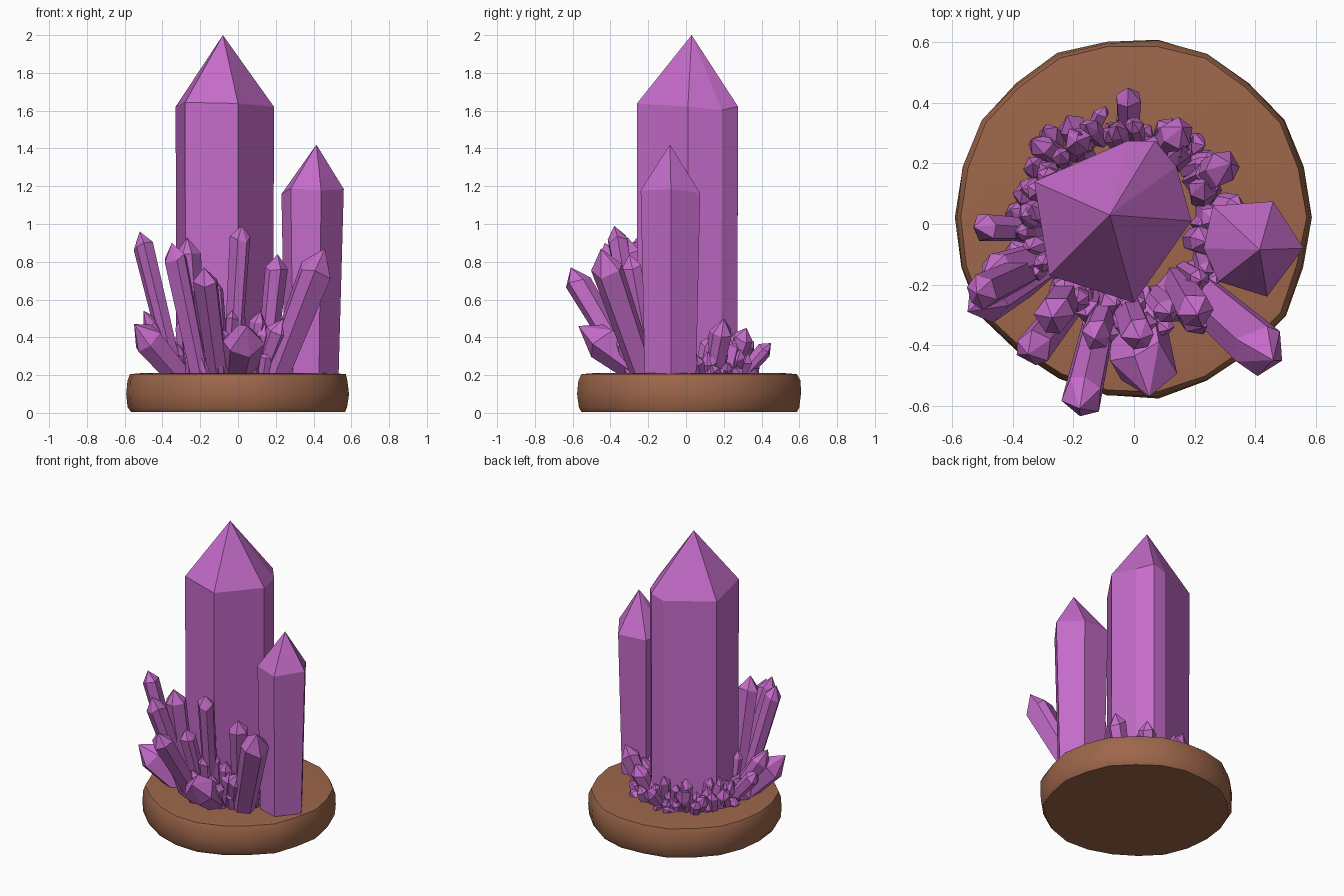
import bpy, bmesh, math, random
from mathutils import Vector

cube = bpy.data.objects.get("Cube")
if cube:
    bpy.data.objects.remove(cube)
rng = random.Random(7)


def material(name, colour):
    mat = bpy.data.materials.new(name)
    mat.use_nodes = True
    mat.diffuse_color = (*colour, 1)
    bsdf = mat.node_tree.nodes["Principled BSDF"]
    bsdf.inputs["Base Color"].default_value = (*colour, 1)
    bsdf.inputs["Roughness"].default_value = 0.7
    return mat


PURPLE = material("amethyst purple", (0.56, 0.15, 0.59))
BROWN = material("wood brown", (0.34, 0.135, 0.07))


def finish(name, bm, mat):
    bmesh.ops.recalc_face_normals(bm, faces=bm.faces)
    mesh = bpy.data.meshes.new(name)
    bm.to_mesh(mesh)
    bm.free()
    mesh.materials.append(mat)
    obj = bpy.data.objects.new(name, mesh)
    bpy.context.collection.objects.link(obj)
    return obj


def skin(bm, rings, tip=None):
    """Bridge rings of points, cap the bottom, close with a tip or a cap."""
    loops = [[bm.verts.new(p) for p in ring] for ring in rings]
    n = len(loops[0])
    for low, high in zip(loops, loops[1:]):
        for i in range(n):
            j = (i + 1) % n
            bm.faces.new((low[i], low[j], high[j], high[i]))
    bm.faces.new(loops[0][::-1])
    top = loops[-1]
    if tip is None:
        bm.faces.new(top)
    else:
        apex = bm.verts.new(tip)
        for i in range(n):
            bm.faces.new((top[i], top[(i + 1) % n], apex))


def shard(bm, base, tip, radius, sides=6):
    """Leaning irregular prism with a pointed end."""
    base, tip = Vector(base), Vector(tip)
    axis = tip - base
    turn = Vector((0, 0, 1)).rotation_difference(axis)
    point = min(radius * 1.3, axis.length * 0.4)
    spin = rng.uniform(0, math.tau)
    angles = [spin + math.tau * (i + rng.uniform(-0.2, 0.2)) / sides for i in range(sides)]
    spread = [rng.uniform(0.88, 1.1) for _ in angles]
    shoulder = [axis.length - point * rng.uniform(0.75, 1.2) for _ in angles]

    def ring(scale, heights):
        return [base + turn @ Vector((math.cos(a) * radius * s * scale,
                                      math.sin(a) * radius * s * scale, h))
                for a, s, h in zip(angles, spread, heights)]
    skin(bm, [ring(0.8, [0] * sides), ring(1, shoulder)], tip)


def column(name, outline, centre, tip, shoulder, taper):
    """Large upright crystal from a plan outline."""
    bm = bmesh.new()
    cx, cy = centre
    foot = [(cx + (x - cx) * taper, cy + (y - cy) * taper, 0.18) for x, y in outline]
    top = [(x, y, shoulder + rng.uniform(-0.02, 0.03)) for x, y in outline]
    skin(bm, [foot, top], tip)
    return finish(name, bm, PURPLE)


# Round wooden base with an uneven chiselled rim
bm = bmesh.new()
sides = 22
radii = [0.597 + rng.uniform(-0.012, 0.008) for _ in range(sides)]


def rim(scale, z):
    ring = []
    for i, r in enumerate(radii):
        a = math.tau * i / sides
        r *= scale + rng.uniform(-0.008, 0.004)
        ring.append((-0.005 + r * math.cos(a), 0.022 + r * math.sin(a), z))
    return ring


skin(bm, [rim(0.965, 0.006), rim(0.99, 0.03), rim(1, 0.1), rim(0.995, 0.17), rim(0.97, 0.205),
          rim(0.85, 0.211)])
base = finish("round_base", bm, BROWN)
bpy.context.view_layer.objects.active = base
base.select_set(True)
bpy.ops.object.shade_smooth_by_angle(angle=math.radians(40))
base.select_set(False)

# Two tall crystals
column("main_crystal",
       [(0.19, 0.01), (0.14, 0.19), (0.07, 0.275), (-0.02, 0.275), (-0.33, 0.14),
        (-0.28, -0.17), (0.0, -0.26)],
       (-0.07, 0.01), (-0.08, 0.03, 2.0), 1.615, 0.99)
column("side_crystal",
       [(0.56, -0.08), (0.46, 0.075), (0.26, 0.06), (0.23, -0.08), (0.28, -0.19), (0.44, -0.24)],
       (0.36, -0.08), (0.415, -0.085, 1.42), 1.17, 0.86)

# Leaning crystals around the foot: base, tip, radius
leaning = {
    "tall_left_crystal": ((-0.33, -0.14, 0.18), (-0.52, -0.23, 0.96), 0.058),
    "low_left_crystal": ((-0.3, -0.14, 0.18), (-0.55, -0.29, 0.47), 0.085),
    "inner_left_crystal": ((-0.28, -0.1, 0.18), (-0.5, -0.17, 0.54), 0.065),
    "outer_left_crystal": ((-0.3, -0.02, 0.18), (-0.53, -0.01, 0.45), 0.05),
    "front_left_crystal": ((-0.2, -0.24, 0.18), (-0.35, -0.43, 0.9), 0.065),
    "upright_left_crystal": ((-0.22, -0.22, 0.18), (-0.27, -0.31, 0.93), 0.065),
    "front_tilted_crystal": ((-0.1, -0.26, 0.18), (-0.18, -0.61, 0.77), 0.07),
    "thin_front_crystal": ((-0.08, -0.24, 0.18), (-0.13, -0.38, 0.72), 0.05),
    "upright_front_crystal": ((-0.03, -0.24, 0.18), (0.02, -0.38, 0.99), 0.055),
    "low_front_crystal": ((0.01, -0.25, 0.22), (0.05, -0.57, 0.46), 0.105),
    "right_upright_crystal": ((0.14, -0.18, 0.18), (0.21, -0.3, 0.84), 0.065),
    "front_right_crystal": ((0.2, -0.22, 0.2), (0.46, -0.45, 0.87), 0.09),
    "low_right_crystal": ((0.12, -0.2, 0.18), (0.24, -0.34, 0.5), 0.065),
    "back_crystal": ((-0.02, 0.28, 0.18), (-0.02, 0.45, 0.37), 0.045),
    "back_right_crystal": ((0.2, 0.14, 0.18), (0.32, 0.2, 0.5), 0.06),
    "back_inner_crystal": ((0.08, 0.22, 0.18), (0.16, 0.32, 0.45), 0.055),
    "back_left_crystal": ((-0.16, 0.22, 0.18), (-0.22, 0.36, 0.38), 0.05),
    "back_corner_crystal": ((-0.22, 0.2, 0.18), (-0.34, 0.28, 0.34), 0.045),
}
for name, (foot, tip, radius) in leaning.items():
    bm = bmesh.new()
    shard(bm, foot, tip, radius)
    finish(name, bm, PURPLE)


def shard_ring(name, count, inner, outer, height, radius):
    """Small shards packed round the main crystal, taller towards the front."""
    bm = bmesh.new()
    for i in range(count):
        a = math.tau * (i + rng.uniform(-0.4, 0.4)) / count
        front = max(0, -math.sin(a))
        start = rng.uniform(inner, outer)
        reach = start + rng.uniform(0.02, 0.09)
        lean = a + rng.uniform(-0.2, 0.2)
        shard(bm, (-0.04 + start * math.cos(a), 0.01 + start * math.sin(a), 0.18),
              (-0.04 + reach * math.cos(lean), 0.01 + reach * math.sin(lean),
               height * (1 + 0.4 * front) + rng.uniform(-0.06, 0.06)),
              radius * rng.uniform(0.7, 1.2), rng.choice((5, 6)))
    finish(name, bm, PURPLE)


shard_ring("inner_shards", 46, 0.24, 0.28, 0.38, 0.042)
shard_ring("outer_shards", 50, 0.27, 0.33, 0.29, 0.035)
